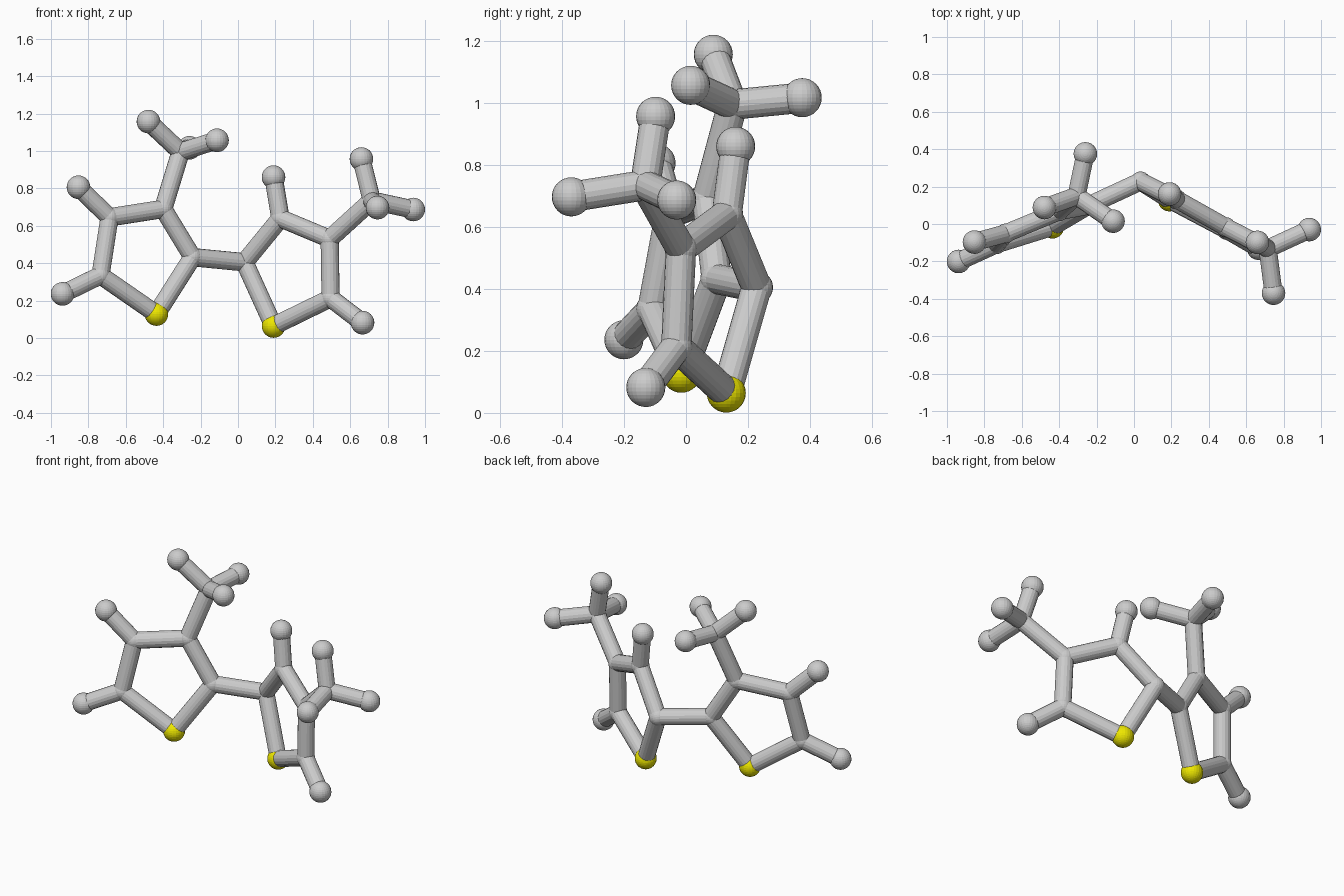
import bpy
from mathutils import Vector

if "Cube" in bpy.data.objects:
    bpy.data.objects.remove(bpy.data.objects["Cube"])

BOND_R, END_R, JOINT_R = 0.049, 0.063, 0.053

yellow = bpy.data.materials.new("yellow")
yellow.diffuse_color = (0.85, 0.8, 0.0, 1)
yellow.use_nodes = True
yellow.node_tree.nodes["Principled BSDF"].inputs["Base Color"].default_value = yellow.diffuse_color


def ball(name, p, r, mat=None):
    bpy.ops.mesh.primitive_uv_sphere_add(segments=24, ring_count=16, radius=r, location=p)
    ob = bpy.context.object
    ob.name = name
    if mat:
        ob.data.materials.append(mat)


def stick(name, a, b):
    a, b = Vector(a), Vector(b)
    d = b - a
    bpy.ops.mesh.primitive_cylinder_add(vertices=18, radius=BOND_R, depth=d.length,
                                        location=(a + b) / 2)
    ob = bpy.context.object
    ob.name = name
    ob.rotation_mode = 'QUATERNION'
    ob.rotation_quaternion = d.to_track_quat('Z', 'Y')


# Each ring lies in a tilted plane y = a*x + b*z + c
def left(x, z):
    return (x, 0.396 * x + 0.123 * z + 0.142, z)


def right(x, z):
    return (x, -0.547 * x + 0.038 * z + 0.2315, z)


# Ring corners: sulfur first, then carbons round the ring
left_ring = [left(-0.436, 0.128), left(-0.243, 0.432), left(-0.40, 0.69),
             left(-0.687, 0.645), left(-0.735, 0.335)]
right_ring = [right(0.19, 0.064), right(0.035, 0.405), right(0.227, 0.64),
              right(0.49, 0.53), right(0.495, 0.213)]

# Methyl branches: (centre, three hydrogens)
left_methyl = ((-0.307, 0.15, 0.995),
               [(-0.479, 0.088, 1.157), (-0.112, 0.015, 1.057), (-0.26, 0.375, 1.017)])
right_methyl = ((0.715, -0.132, 0.735),
                [(0.66, -0.098, 0.957), (0.937, -0.03, 0.687), (0.746, -0.37, 0.697)])

# Single hydrogens: ring corner index -> position
left_h = {3: left(-0.853, 0.806), 4: left(-0.938, 0.236)}
right_h = {2: right(0.19, 0.86), 4: right(0.666, 0.082)}

for side, ring, methyl, m_at, hyd in (("left", left_ring, left_methyl, 2, left_h),
                                      ("right", right_ring, right_methyl, 3, right_h)):
    # ring atoms and bonds
    ball(side + "_sulfur", ring[0], END_R, yellow)
    for i in range(5):
        if i:
            ball(side + "_ring_carbon", ring[i], JOINT_R)
        stick(side + "_ring_bond", ring[i], ring[(i + 1) % 5])
    # ring hydrogens
    for i, p in hyd.items():
        stick(side + "_hydrogen_bond", ring[i], p)
        ball(side + "_hydrogen", p, END_R)
    # methyl group
    centre, tips = methyl
    stick(side + "_methyl_bond", ring[m_at], centre)
    ball(side + "_methyl_carbon", centre, JOINT_R)
    for p in tips:
        stick(side + "_methyl_hydrogen_bond", centre, p)
        ball(side + "_methyl_hydrogen", p, END_R)

# Bond joining the two rings
stick("bridge_bond", left_ring[1], right_ring[1])
